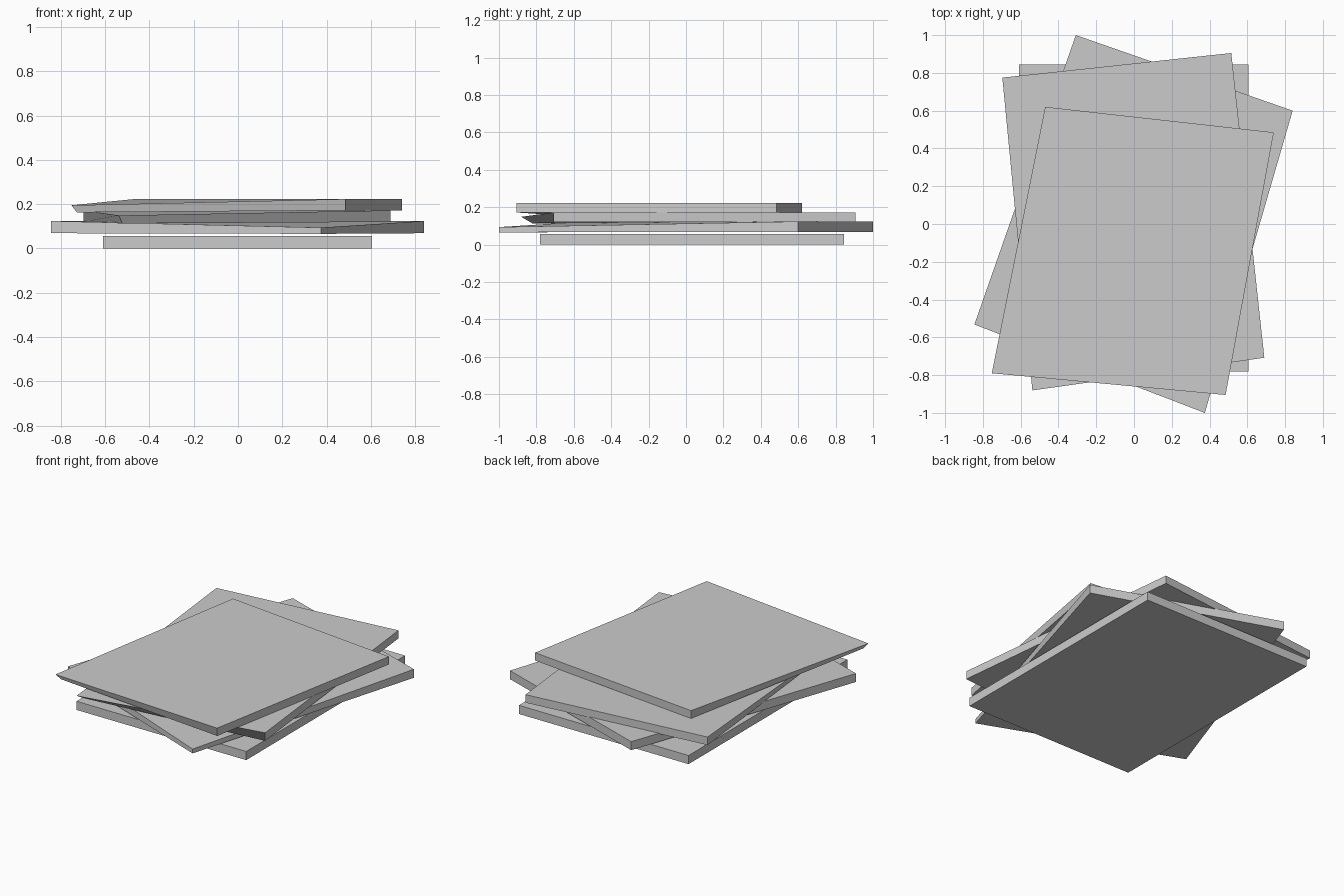
import bpy
import bmesh

if "Cube" in bpy.data.objects:
    bpy.data.objects.remove(bpy.data.objects["Cube"])

# One plain grey for the whole stack
grey = bpy.data.materials.new("light grey")
grey.diffuse_color = (0.6, 0.6, 0.6, 1)
grey.use_nodes = True
grey.node_tree.nodes["Principled BSDF"].inputs["Base Color"].default_value = grey.diffuse_color


def slab(name, outline, z0, z1, bent=None, top=None, bottom=None):
    """Four-cornered slab; one corner may be bent to its own top/bottom points."""
    bm = bmesh.new()
    lo = [bm.verts.new((x, y, z0)) for x, y in outline]
    hi = [bm.verts.new((x, y, z1)) for x, y in outline]
    if bent is not None:
        hi[bent].co = top
        lo[bent].co = bottom
    bm.faces.new(hi)
    bm.faces.new(lo[::-1])
    for i in range(4):
        j = (i + 1) % 4
        bm.faces.new((lo[i], lo[j], hi[j], hi[i]))
    bmesh.ops.recalc_face_normals(bm, faces=bm.faces[:])
    mesh = bpy.data.meshes.new(name)
    bm.to_mesh(mesh)
    bm.free()
    mesh.materials.append(grey)
    obj = bpy.data.objects.new(name, mesh)
    bpy.context.collection.objects.link(obj)
    return obj


# Corner order: front left, front right, back right, back left
# Bottom sheet, square to the axes
slab("bottom_sheet",
     [(-0.61, -0.78), (0.605, -0.78), (0.605, 0.845), (-0.61, 0.845)], 0, 0.056)

# Second sheet, turned clockwise, drooping front right corner
slab("second_sheet",
     [(-0.845, -0.532), (0.375, -1.0), (0.84, 0.6), (-0.308, 1.0)], 0.069, 0.124,
     1, (0.375, -1.0, 0.094), (0.375, -1.0, 0.066))

# Third sheet, turned slightly anticlockwise, drooping front left corner
slab("third_sheet",
     [(-0.52, -0.83), (0.69, -0.708), (0.515, 0.905), (-0.697, 0.775)], 0.12, 0.172,
     0, (-0.538, -0.881, 0.149), (-0.523, -0.82, 0.113))

# Top sheet, turned slightly clockwise, drooping front left corner
slab("top_sheet",
     [(-0.728, -0.77), (0.485, -0.905), (0.74, 0.485), (-0.47, 0.62)], 0.172, 0.223,
     0, (-0.753, -0.79, 0.195), (-0.728, -0.77, 0.163))
